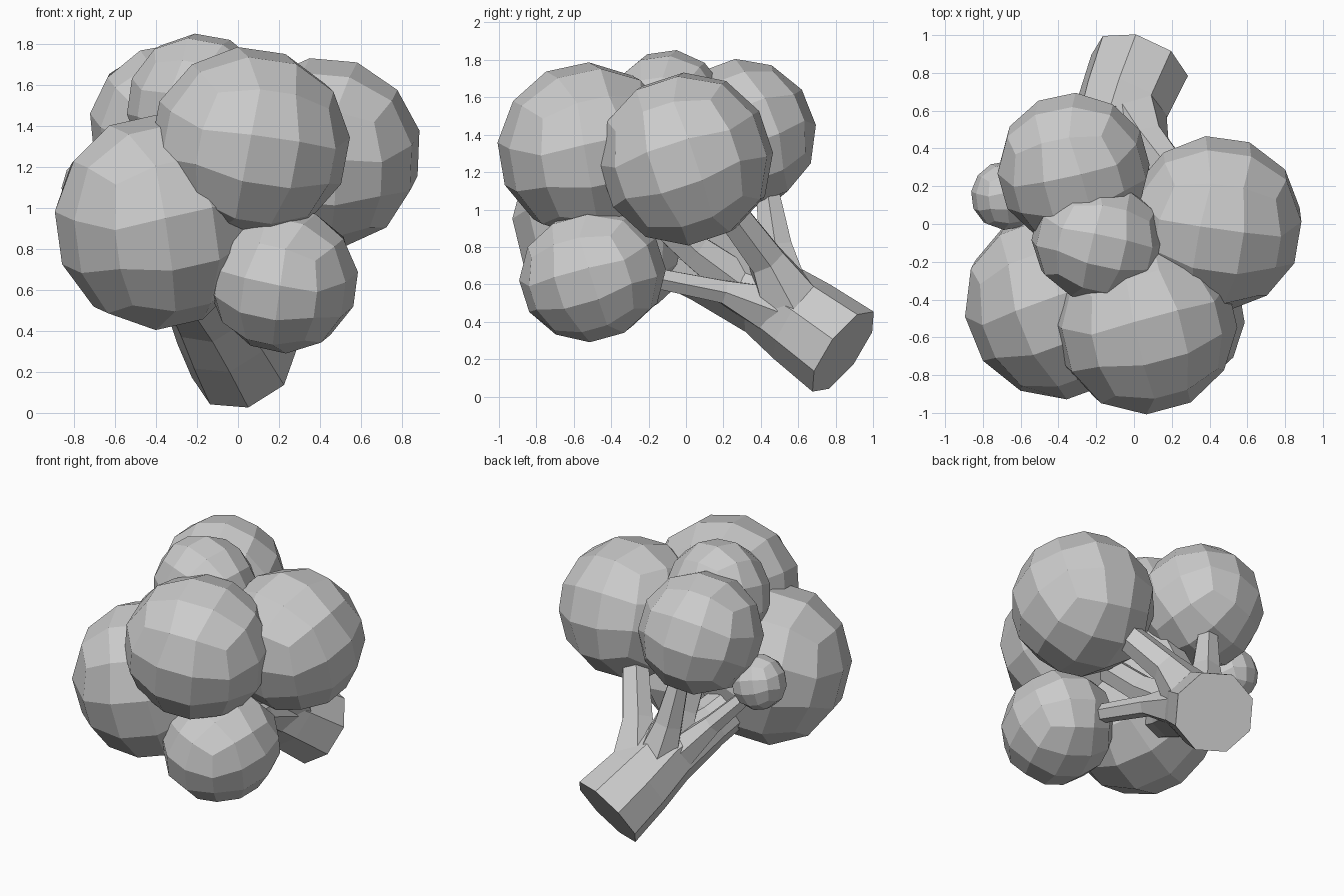
import bpy, bmesh, math
from mathutils import Vector, Euler

if "Cube" in bpy.data.objects:
    bpy.data.objects.remove(bpy.data.objects["Cube"])


def finish(bm, name):
    bmesh.ops.recalc_face_normals(bm, faces=bm.faces)
    me = bpy.data.meshes.new(name)
    bm.to_mesh(me)
    bm.free()
    ob = bpy.data.objects.new(name, me)
    bpy.context.collection.objects.link(ob)
    return ob


def floret(name, loc, size, rot):
    # coarse faceted ball from a subdivided cube
    bm = bmesh.new()
    bmesh.ops.create_cube(bm, size=2)
    bmesh.ops.subdivide_edges(bm, edges=bm.edges[:], cuts=2, use_grid_fill=True)
    for v in bm.verts:
        p = Vector([math.tan(c * math.pi / 4) for c in v.co])
        v.co = p.normalized() * 1.02
    ob = finish(bm, name)
    ob.location = loc
    ob.scale = size
    ob.rotation_euler = Euler([math.radians(a) for a in rot])


def stalk(name, path, sides, turn=0.5):
    # tapered tube through (point, radius) pairs
    bm = bmesh.new()
    pts = [Vector(p) for p, r in path]
    rings = []
    for i, (p, r) in enumerate(path):
        d = (pts[min(i + 1, len(pts) - 1)] - pts[max(i - 1, 0)]).normalized()
        u = d.cross(Vector((1, 0, 0))).normalized()
        w = d.cross(u)
        ring = []
        for k in range(sides):
            a = 2 * math.pi * (k + turn) / sides
            ring.append(bm.verts.new(pts[i] + r * (u * math.cos(a) + w * math.sin(a))))
        rings.append(ring)
    for a, b in zip(rings, rings[1:]):
        for k in range(sides):
            n = (k + 1) % sides
            bm.faces.new((a[k], a[n], b[n], b[k]))
    bm.faces.new(rings[0])
    bm.faces.new(rings[-1])
    finish(bm, name)


# floret heads
floret("floret_front", (0.06, -0.53, 1.32), (0.48, 0.47, 0.46), (12, 8, 15))
floret("floret_right", (0.43, 0.0, 1.27), (0.46, 0.46, 0.46), (18, 5, -8))
floret("floret_left", (-0.40, -0.42, 0.93), (0.49, 0.50, 0.52), (10, -12, 20))
floret("floret_low", (0.22, -0.50, 0.65), (0.36, 0.39, 0.35), (15, 12, -15))
floret("floret_back", (-0.32, 0.29, 1.40), (0.40, 0.40, 0.40), (20, -10, 12))
floret("floret_top", (-0.19, -0.09, 1.50), (0.35, 0.32, 0.35), (8, 10, -12))
floret("floret_small", (-0.68, 0.15, 1.09), (0.18, 0.18, 0.18), (10, 15, 10))

# leaning trunk, running on into the left floret
stalk("trunk", [((0.03, 0.84, 0.24), 0.27), ((-0.06, 0.62, 0.40), 0.25),
                ((-0.14, 0.42, 0.54), 0.22), ((-0.25, 0.10, 0.66), 0.16),
                ((-0.35, -0.2, 0.8), 0.15)], 8, 0.1)

# branches to the florets
stalk("branch_right", [((-0.02, 0.58, 0.46), 0.20), ((0.08, 0.43, 0.73), 0.11),
                       ((0.30, 0.15, 1.10), 0.09)], 6)
stalk("branch_back", [((-0.13, 0.54, 0.50), 0.16), ((-0.20, 0.48, 0.80), 0.10),
                      ((-0.27, 0.42, 1.20), 0.06)], 6)
stalk("branch_low", [((-0.02, 0.50, 0.45), 0.16), ((0.06, 0.20, 0.56), 0.07),
                     ((0.16, -0.25, 0.65), 0.06)], 6)
stalk("branch_small", [((-0.18, 0.46, 0.50), 0.14), ((-0.42, 0.30, 0.78), 0.07),
                       ((-0.64, 0.18, 1.02), 0.05)], 6)
stalk("branch_middle", [((-0.13, 0.48, 0.50), 0.20), ((-0.14, 0.27, 0.80), 0.13),
                        ((-0.15, 0.0, 1.30), 0.11)], 6)
stalk("branch_front", [((-0.12, 0.40, 0.52), 0.14), ((-0.04, 0.05, 0.78), 0.10),
                       ((0.05, -0.35, 1.15), 0.09)], 6)
